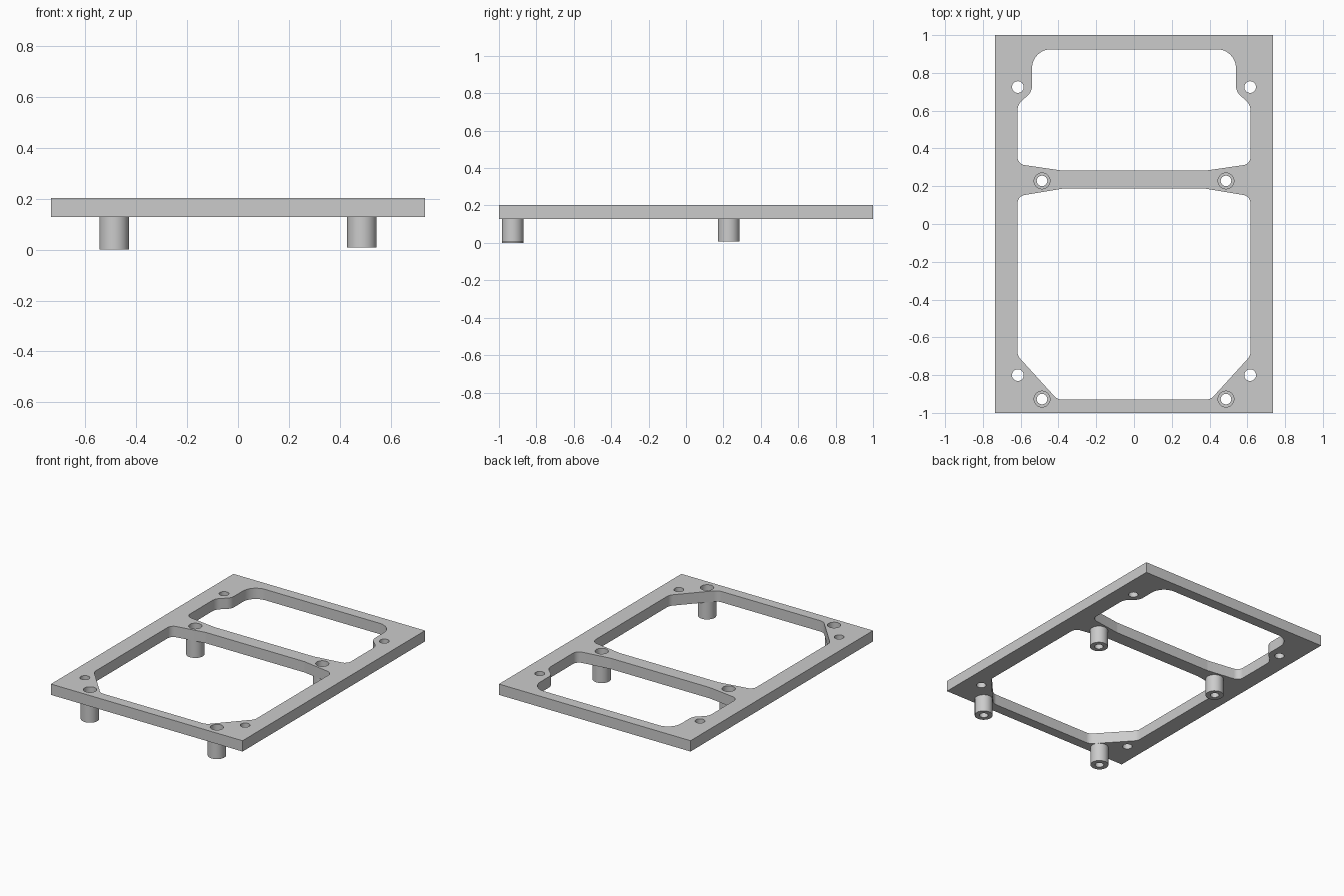
import bpy, bmesh
from math import cos, sin, tan, pi, radians
from mathutils import Vector, Matrix

cube = bpy.data.objects.get("Cube")
if cube:
    bpy.data.objects.remove(cube, do_unlink=True)

grey = bpy.data.materials.new("plain grey")
grey.use_nodes = True
color = (0.6, 0.6, 0.6, 1)
grey.diffuse_color = color
grey.node_tree.nodes["Principled BSDF"].inputs["Base Color"].default_value = color

BOTTOM, TOP = 0.128, 0.203
HALF_X, HALF_Y = 0.735, 1.0
BORE, PIN, OUTER, SCREW = 0.042, 0.028, 0.058, 0.031


def add_object(name, bm):
    """Turn the bmesh into an object with the material and sharp edges kept."""
    bmesh.ops.recalc_face_normals(bm, faces=bm.faces[:])
    mesh = bpy.data.meshes.new(name)
    bm.to_mesh(mesh)
    bm.free()
    mesh.materials.append(grey)
    obj = bpy.data.objects.new(name, mesh)
    bpy.context.collection.objects.link(obj)
    bpy.ops.object.select_all(action='DESELECT')
    obj.select_set(True)
    bpy.context.view_layer.objects.active = obj
    bpy.ops.object.shade_smooth_by_angle(angle=radians(30))


def circle(x, y, r, n=32):
    return [Vector((x + r * cos(2 * pi * i / n), y + r * sin(2 * pi * i / n))) for i in range(n)]


def rounded(corners, steps=8):
    """Closed outline from a half outline of (x, y, radius), mirrored across x."""
    full = corners + [(-x, y, r) for x, y, r in reversed(corners)]
    out = []
    for i, (x, y, r) in enumerate(full):
        p = Vector((x, y))
        if r == 0:
            out.append(p)
            continue
        a = (Vector(full[i - 1][:2]) - p).normalized()
        b = (Vector(full[(i + 1) % len(full)][:2]) - p).normalized()
        half = a.angle(b) / 2
        center = p + (a + b).normalized() * (r / sin(half))
        start = p + a * (r / tan(half)) - center
        turn = pi - 2 * half
        if a.x * b.y - a.y * b.x > 0:
            turn = -turn
        out += [center + Matrix.Rotation(turn * k / steps, 2) @ start for k in range(steps + 1)]
    return out


# Outlines of the frame: outer edge, two windows and the holes
lower_window = [(0.405, -0.93, 0.06), (0.617, -0.697, 0.06),
                (0.617, 0.147, 0.045), (0.38, 0.187, 0.1)]
upper_window = [(0.38, 0.283, 0.1), (0.617, 0.317, 0.045), (0.617, 0.632, 0.07),
                (0.54, 0.70, 0.07), (0.54, 0.925, 0.1)]
standoffs = [(s * 0.487, y) for s in (-1, 1) for y in (-0.927, 0.228)]
screws = [(s * 0.615, y) for s in (-1, 1) for y in (-0.80, 0.725)]

outlines = [rounded([(HALF_X, -HALF_Y, 0), (HALF_X, HALF_Y, 0)]),
            rounded(lower_window), rounded(upper_window)]
outlines += [circle(x, y, BORE) for x, y in standoffs]
outlines += [circle(x, y, SCREW) for x, y in screws]

# Frame plate: fill the outlines, then extrude upward
bm = bmesh.new()
for outline in outlines:
    verts = [bm.verts.new((p.x, p.y, BOTTOM)) for p in outline]
    for i, v in enumerate(verts):
        bm.edges.new((verts[i - 1], v))
bmesh.ops.triangle_fill(bm, use_beauty=True, use_dissolve=False, edges=bm.edges[:],
                        normal=(0, 0, 1))
top = bmesh.ops.extrude_face_region(bm, geom=bm.faces[:], use_keep_orig=True)
bmesh.ops.translate(bm, vec=(0, 0, TOP - BOTTOM),
                    verts=[g for g in top["geom"] if isinstance(g, bmesh.types.BMVert)])
add_object("frame_plate", bm)


# Hollow standoffs with a counterbore, lathed from a stepped profile
def standoff(name, x, y, base):
    profile = [(BORE, BOTTOM), (BORE, 0.06), (PIN, 0.06), (PIN, base), (OUTER, base), (OUTER, BOTTOM)]
    bm = bmesh.new()
    verts = [bm.verts.new((r, 0, z)) for r, z in profile]
    edges = [bm.edges.new(pair) for pair in zip(verts, verts[1:])]
    bmesh.ops.spin(bm, geom=verts + edges, cent=(0, 0, 0), axis=(0, 0, 1),
                   angle=2 * pi, steps=32, use_merge=True)
    bm.transform(Matrix.Translation((x, y, 0)))
    add_object(name, bm)


for x, y in standoffs:
    side = "left" if x > 0 else "right"
    end = "front" if y < 0 else "back"
    # The front right standoff is slightly longer
    base = 0.0 if (side, end) == ("right", "front") else 0.008
    standoff(f"{end}_{side}_standoff", x, y, base)
